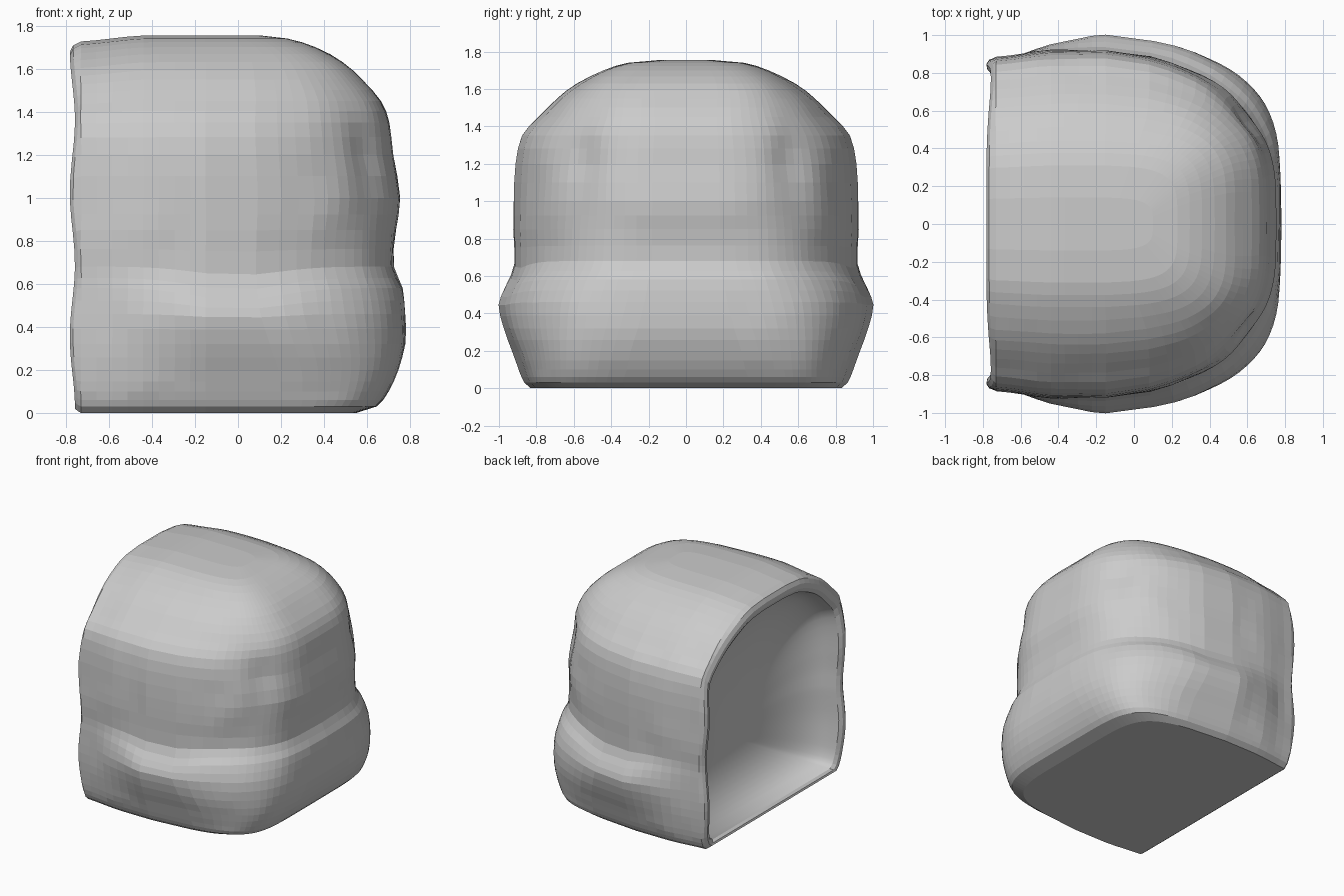
import bpy, bmesh, math
from mathutils import Vector, noise

cube = bpy.data.objects.get("Cube")
if cube:
    bpy.data.objects.remove(cube)

# One plain grey
grey = bpy.data.materials.new("soft grey")
grey.use_nodes = True
colour = (0.6, 0.6, 0.6, 1)
grey.diffuse_color = colour
grey.node_tree.nodes["Principled BSDF"].inputs["Base Color"].default_value = colour

# Height, half width, front reach, belly bulge, taper to the front, squareness
PROFILE = [
    (0, 0.83, 0.55, 0, 0.12, 6), (0.03, 0.865, 0.645, 0, 0.12, 6),
    (0.1, 0.89, 0.7, 0.005, 0.14, 5.5), (0.2, 0.905, 0.745, 0.025, 0.16, 5),
    (0.32, 0.915, 0.775, 0.06, 0.18, 4.3), (0.46, 0.92, 0.78, 0.08, 0.2, 3.8),
    (0.58, 0.92, 0.765, 0.045, 0.22, 3.7), (0.68, 0.915, 0.725, 0, 0.25, 3.7),
    (0.85, 0.92, 0.735, 0, 0.26, 3.7), (1.0, 0.92, 0.755, 0, 0.27, 3.7),
    (1.2, 0.91, 0.725, 0, 0.27, 3.7), (1.35, 0.875, 0.705, 0, 0.27, 3.7),
    (1.45, 0.79, 0.665, 0, 0.26, 3.9), (1.55, 0.69, 0.575, 0, 0.22, 4.2),
    (1.63, 0.58, 0.485, 0, 0.18, 4.5), (1.7, 0.44, 0.36, 0, 0.12, 4.5),
    (1.74, 0.31, 0.23, 0, 0.1, 4.5), (1.755, 0.14, 0.1, 0, 0.1, 4)]


def spline(a, b, c, d, t):
    return [0.5 * (2 * q + (r - p) * t + (2 * p - 5 * q + 4 * r - s) * t * t
                   + (3 * q - p - 3 * r + s) * t ** 3)
            for p, q, r, s in zip(a, b, c, d)]


def bump(v, centre, width):
    return math.exp(-((v - centre) / width) ** 2)


def smoothstep(v, lo, hi):
    t = min(1, max(0, (v - lo) / (hi - lo)))
    return t * t * (3 - 2 * t)


def outline(z, half, front, belly, taper, square):
    """Half plan: straight side from the open end, then a tapered boxy front."""
    start, bend, straight, turn = -0.73, -0.15, 8, 18
    pts = [(start + (bend - start) * i / straight, 1.0) for i in range(straight)]
    for i in range(turn + 1):
        a = math.pi / 2 * i / turn
        s = math.sin(a) ** (2 / square)
        pts.append((bend + (front - bend) * s,
                    max(0, math.cos(a)) ** (2 / square) * (1 - taper * s ** 1.5)))
    out = []
    for x, w in pts:
        # slight narrowing and roof droop at the open end
        end = 1 - smoothstep(x, -0.78, -0.4)
        y = w * (half * (1 - 0.04 * end) + belly * smoothstep(x, -0.65, -0.15))
        droop = 0.03 * end * smoothstep(z, 1.2, 1.7)
        # shoulder hollow beside the front panel
        dent = 0.025 * bump(x, 0.6, 0.15) * bump(y, 0.57, 0.12) * bump(z, 1.2, 0.25)
        # sagging upper edge of the belly
        sag = 0.06 * bump(x, 0, 0.28) * bump(z, 0.6, 0.13) * w
        out.append(Vector((x - dent, y - dent, z - sag - droop)))
    return out


bm = bmesh.new()

# Outer shell: stacked plan outlines
layers = []
last = len(PROFILE) - 1
for k in range(last):
    knots = [PROFILE[min(max(j, 0), last)] for j in range(k - 1, k + 3)]
    steps = 1 if k in (0, last - 1) else 2
    layers += [spline(*knots, s / steps) for s in range(steps)]
layers.append(PROFILE[-1])

rows = []
for layer in layers:
    side = outline(*layer)
    full = side + [Vector((p.x, -p.y, p.z)) for p in side[-2::-1]]
    for p in full:
        if 0.1 < p.z < 1.7:
            q = Vector((p.x, abs(p.y), p.z))
            p += 0.008 * noise.noise(q * 5) * Vector((p.x, p.y, 0)).normalized()
    rows.append([bm.verts.new(p) for p in full])

for low, high in zip(rows, rows[1:]):
    for i in range(len(low) - 1):
        bm.faces.new((low[i], high[i], high[i + 1], low[i + 1]))
bm.faces.new(rows[0])
# Roof: strips across the last outline
top = rows[-1]
half_count = len(top) // 2
for i in range(half_count):
    bm.faces.new(list(dict.fromkeys((top[i], top[-1 - i], top[-2 - i], top[i + 1]))))

# Open end: rolled rim, then a smooth dish
loop = [r[0] for r in rows] + [r[-1] for r in rows[::-1]]
centre = Vector((0, 0, 0.48))
rings = [(0.985, -0.755), (0.96, -0.77), (0.93, -0.765), (0.905, -0.745)]
rim_count = len(rings)
for i in range(1, 13):
    a = math.pi / 2 * i / 13
    rings.append((0.895 * math.cos(a) ** 0.8, -0.73 + 0.36 * math.sin(a)))
base = [v.co.copy() for v in loop]
prev = loop
n = len(loop)
for k, (scale, x) in enumerate(rings):
    ring = []
    for p in base:
        q = centre + (p - centre) * scale
        wave = 0.012 * math.cos(9 * p.z) if k < rim_count else 0
        ring.append(bm.verts.new((x + wave, q.y, q.z)))
    for i in range(n):
        j = (i + 1) % n
        f = bm.faces.new((prev[i], prev[j], ring[j], ring[i]))
        f.smooth = k >= rim_count
    prev = ring
bm.faces.new(prev).smooth = True
bmesh.ops.recalc_face_normals(bm, faces=bm.faces)

mesh = bpy.data.meshes.new("hollow_shell")
bm.to_mesh(mesh)
bm.free()
mesh.materials.append(grey)
shell = bpy.data.objects.new("hollow_shell", mesh)
bpy.context.collection.objects.link(shell)
